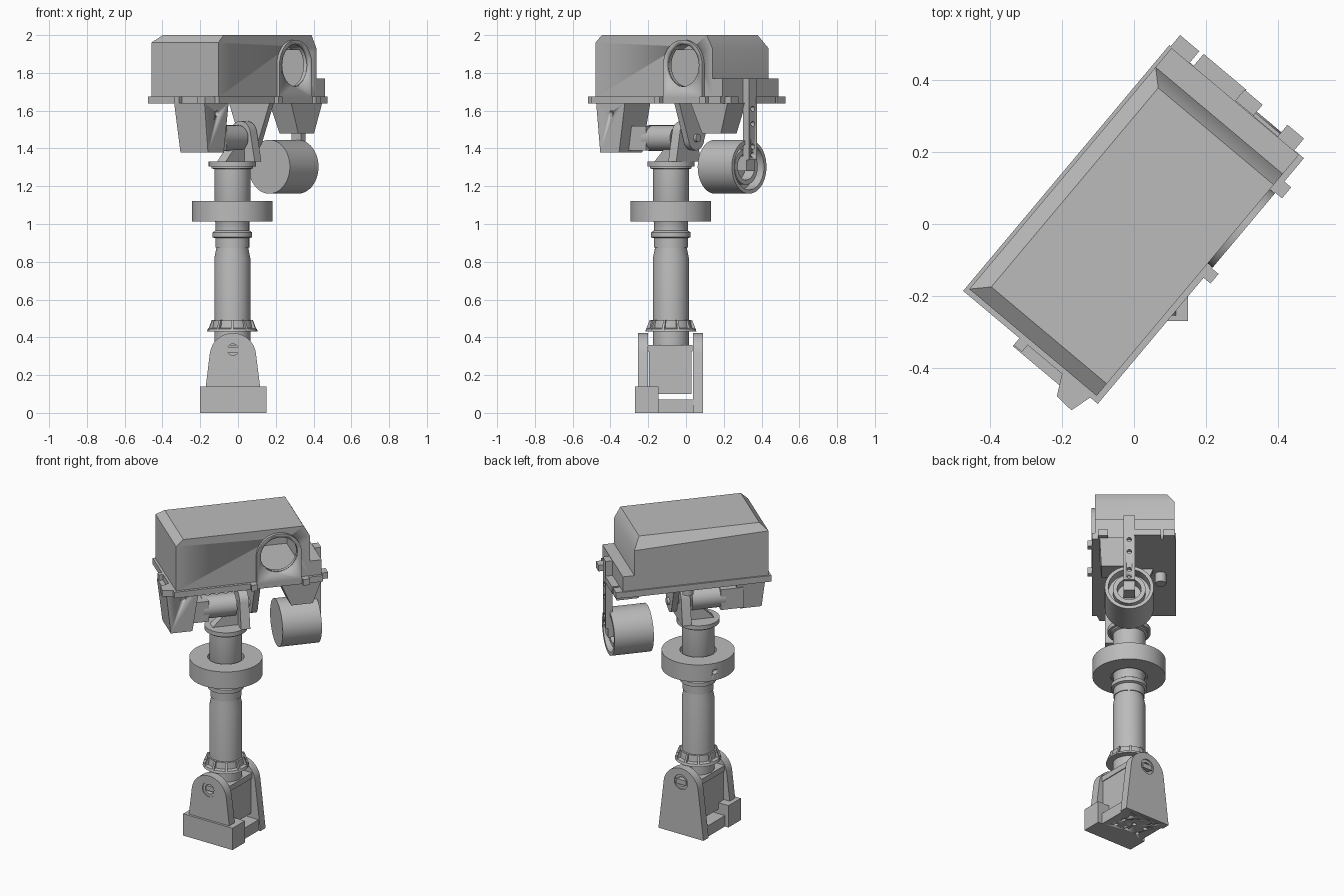
import bpy, bmesh
from math import pi, cos, sin, radians
from mathutils import Vector, Matrix

if "Cube" in bpy.data.objects:
    bpy.data.objects.remove(bpy.data.objects["Cube"])

GREY = (0.5, 0.5, 0.5, 1)
mat = bpy.data.materials.new("plain_grey")
mat.use_nodes = True
mat.diffuse_color = GREY
mat.node_tree.nodes["Principled BSDF"].inputs["Base Color"].default_value = GREY

POST = (-0.03, -0.08)      # mast axis
HEAD_TURN = radians(50)    # the head is yawed on the mast
W = -0.028                 # mast axis across the head
PIVOT = 1.455              # height of the tilt axis


def finish(name, bm, head):
    bmesh.ops.recalc_face_normals(bm, faces=bm.faces)
    me = bpy.data.meshes.new(name)
    bm.to_mesh(me)
    bm.free()
    ob = bpy.data.objects.new(name, me)
    bpy.context.collection.objects.link(ob)
    me.materials.append(mat)
    if head:
        ob.rotation_euler.z = HEAD_TURN
    bpy.ops.object.select_all(action='DESELECT')
    ob.select_set(True)
    bpy.context.view_layer.objects.active = ob
    bpy.ops.object.shade_smooth_by_angle(angle=radians(35))
    return ob


def loft(name, rings, head=False):
    """Skin equal rings of points and cap both ends."""
    bm = bmesh.new()
    rows = [[bm.verts.new(p) for p in r] for r in rings]
    n = len(rows[0])
    for a, b in zip(rows, rows[1:]):
        for i in range(n):
            j = (i + 1) % n
            bm.faces.new((a[i], a[j], b[j], b[i]))
    bm.faces.new(rows[0])
    bm.faces.new(rows[-1])
    return finish(name, bm, head)


def rect(x0, x1, y0, y1, z):
    return [(x0, y0, z), (x1, y0, z), (x1, y1, z), (x0, y1, z)]


def box(name, x0, x1, y0, y1, z0, z1, head=False):
    return loft(name, [rect(x0, x1, y0, y1, z0), rect(x0, x1, y0, y1, z1)], head)


def prism(name, pts, axis, a, b, head=False):
    """Extrude an upright outline along x or y."""
    put = (lambda p, t: (t, p[0], p[1])) if axis == 'x' else (lambda p, t: (p[0], t, p[1]))
    return loft(name, [[put(p, t) for p in pts] for t in (a, b)], head)


def lathe(name, profile, at, axis='z', head=False, steps=48, closed=False):
    """Spin (radius, height) pairs about an axis through a point."""
    turn = {'z': Matrix(), 'x': Matrix.Rotation(pi / 2, 4, 'Y'),
            'y': Matrix.Rotation(-pi / 2, 4, 'X')}[axis]
    bm = bmesh.new()
    vs = [bm.verts.new((r, 0, h)) for r, h in profile]
    pairs = list(zip(vs, vs[1:])) + ([(vs[-1], vs[0])] if closed else [])
    es = [bm.edges.new(p) for p in pairs]
    bmesh.ops.spin(bm, geom=vs + es, axis=(0, 0, 1), cent=(0, 0, 0),
                   angle=2 * pi, steps=steps)
    bmesh.ops.remove_doubles(bm, verts=bm.verts, dist=1e-4)
    bm.transform(Matrix.Translation(at) @ turn)
    return finish(name, bm, head)


def rod(name, r, at, length, axis='z', head=False, steps=32):
    return lathe(name, [(0, 0), (r, 0), (r, length), (0, length)], at, axis, head, steps)


def cut(ob, *cutters):
    for c in cutters:
        m = ob.modifiers.new("cut", 'BOOLEAN')
        m.operation, m.solver, m.object = 'DIFFERENCE', 'EXACT', c
        c.hide_render = True
        c.hide_set(True)


def arc(cx, cz, r, start, end, n=16):
    return [(cx + r * cos(radians(start + (end - start) * i / n)),
             cz + r * sin(radians(start + (end - start) * i / n))) for i in range(n + 1)]


# --- Base: foot, two cheeks and a pivot block ---
CX = POST[0] + 0.003
floor_plate = box("base_plate", -0.175, 0.12, -0.15, 0.09, 0, 0.07)
foot = box("base_foot", -0.2, 0.15, -0.27, -0.145, 0, 0.14)
bolt_holes = [rod("base_hole_cutter", 0.013, (CX + dx, y, -0.02), 0.05, steps=16)
              for dx in (-0.08, 0, 0.08) for y in (-0.1, -0.03, 0.04)]
cut(floor_plate, *bolt_holes)
for side, y0, y1, z0, half in (("front", -0.255, -0.2, 0.13, 0.145), ("back", 0.037, 0.09, 0, 0.16)):
    outline = [(CX - half, z0), (CX + half, z0)] + arc(CX, 0.3, 0.123, 8, 172)
    cheek = prism(side + "_cheek", outline, 'y', y0, y1)
    cut(cheek, rod(side + "_cheek_cutter", 0.047, (CX, y0 - 0.01, 0.335), 0.08, 'y'))
    lathe(side + "_pivot_ring", [(0.03, 0), (0.047, 0), (0.047, 0.04), (0.03, 0.04)],
          (CX, y0 + 0.005, 0.335), 'y', closed=True)
    box(side + "_pivot_key", CX - 0.035, CX + 0.035, y0 + 0.012, y1, 0.32, 0.35)
box("pivot_block", -0.13, 0.07, -0.195, 0.03, 0.1, 0.325)
box("pivot_block_cap", -0.135, 0.075, -0.2, 0.035, 0.325, 0.36)

# --- Mast: turned column, finned collar and wheel ---
lathe("mast", [(0, .36), (.095, .36), (.095, .82), (.085, .87), (.085, .875), (.09, .875),
               (.09, .925), (.105, .93), (.105, .955), (.09, .965), (.09, 1.01), (.095, 1.02),
               (.095, 1.29), (.11, 1.295), (.11, 1.305), (.125, 1.305), (.125, 1.332), (0, 1.332)],
      (*POST, 0))
lathe("fin_collar", [(.09, .43), (.135, .43), (.13, .445), (.11, .45), (.105, .49), (.09, .49)],
      (*POST, 0), closed=True)
for i in range(10):
    fin = prism("collar_fin", [(.09, .435), (.135, .435), (.112, .492), (.09, .492)],
                'y', -0.006, 0.006)
    fin.location = (*POST, 0)
    fin.rotation_euler.z = 2 * pi * (i + 0.5) / 10
wheel = lathe("mast_wheel", [(.106, 1.012), (.213, 1.012), (.213, 1.122), (.106, 1.122)],
              (*POST, 0), steps=64, closed=True)
lathe("wheel_hub", [(.08, 1.02), (.107, 1.02), (.107, 1.09), (.08, 1.09)], (*POST, 0), closed=True)
screw = rod("wheel_screw_cutter", 0.016, (0, 0.18, 1.067), 0.06, 'y', steps=16)
screw.location = (*POST, 0)
screw.rotation_euler.z = radians(62)
cut(wheel, screw)

# --- Tilt yoke, motor and hanging ear ---
yoke = [(W - 0.1, 1.33), (W + 0.1, 1.33)] + arc(W, 1.475, 0.07, 10, 170)
prism("yoke_arm", yoke, 'x', -0.015, 0.04, True)
prism("yoke_gusset", [(-0.17, 1.33), (0, 1.33), (0, 1.47), (-0.03, 1.47)],
      'y', W - 0.03, W + 0.03, True)
rod("tilt_motor", 0.068, (-0.23, W, PIVOT), 0.2, 'x', True)
box("motor_housing", -0.34, -0.2, W - 0.065, W + 0.065, 1.39, 1.52, True)
rod("tilt_pin", 0.022, (-0.05, W, PIVOT), 0.16, 'x', True)
ear = [(W + 0.14, 1.64), (W - 0.14, 1.64)] + arc(W, PIVOT, 0.065, 190, 350)
prism("hanging_ear", ear, 'x', 0.06, 0.095, True)

# --- Tapered brackets under the head ---
bracket = loft("motor_bracket", [rect(-0.45, -0.32, -0.17, 0.02, 1.378),
                                 rect(-0.478, -0.28, -0.17, 0.04, 1.64)], True)
cut(bracket, rod("bracket_cutter", 0.015, (-0.375, -0.19, 1.585), 0.05, 'y', True, 16))
loft("weight_bracket", [rect(0.27, 0.4, -0.19, -0.06, 1.48),
                        rect(0.2, 0.455, -0.2, -0.05, 1.64)], True)
rod("underside_peg", 0.033, (0.03, 0.155, 1.575), 0.065, 'z', True)

# --- Flange with tabs ---
box("head_flange", -0.449, 0.445, -0.245, 0.245, 1.637, 1.676, True)
tabs = [(.44, .486, .17, .24), (.44, .488, 0, .156), (.44, .478, -.06, 0), (.44, .487, -.21, -.15),
        (.32, .36, -.27, -.24), (.01, .045, -.27, -.24), (-.474, -.44, .01, .04)]
for t in tabs:
    box("flange_tab", *t, 1.637, 1.676, True)
loft("flange_corner_tab", [[(-.44, -.22, z), (-.51, -.2, z), (-.506, -.144, z), (-.44, -.11, z)]
                           for z in (1.637, 1.676)], True)

# --- Hollow head housing with chamfered roof ---
eave = [(-.434, -.228, 1.96), (.374, -.228, 1.93), (.374, .235, 1.93), (-.434, .235, 1.96)]
housing = loft("head_housing", [rect(-.434, .374, -.228, .235, 1.67), eave,
                                rect(-.39, .334, -.228, .192, 2)], True)
box("housing_step", 0.37, 0.443, -0.228, 0.235, 1.67, 1.77, True)
WX, WZ = 0.183, 1.84
frame = prism("window_frame", [(WX - 0.135, 1.67), (WX + 0.135, 1.67)] + arc(WX, WZ, 0.135, 0, 180, 32),
              'y', -0.246, -0.227, True)
hole = rod("window_cutter", 0.112, (WX, -0.3, WZ), 0.15, 'y', True, 48)
room = box("room_cutter", -0.41, 0.35, -0.205, 0.21, 1.69, 1.92, True)
cut(housing, room, hole)
cut(frame, hole)

# --- Counterweight on a drilled strap ---
lathe("counterweight", [(0, 0), (.1425, 0), (.1425, .236), (.122, .236), (.122, .17), (.095, .17),
                        (.095, .215), (.07, .215), (.07, .15), (0, .15)],
      (0.224, W, 1.303), 'x', True, 64)
strap = box("weight_strap", 0.445, 0.485, W - 0.033, W + 0.033, 1.34, 1.77, True)
cut(strap, *[rod("strap_cutter", 0.014, (0.46, W, z), 0.05, 'x', True, 16)
             for z in (1.365, 1.41, 1.53, 1.61)])
box("strap_foot", 0.36, 0.47, W - 0.033, W + 0.033, 1.28, 1.36, True)
